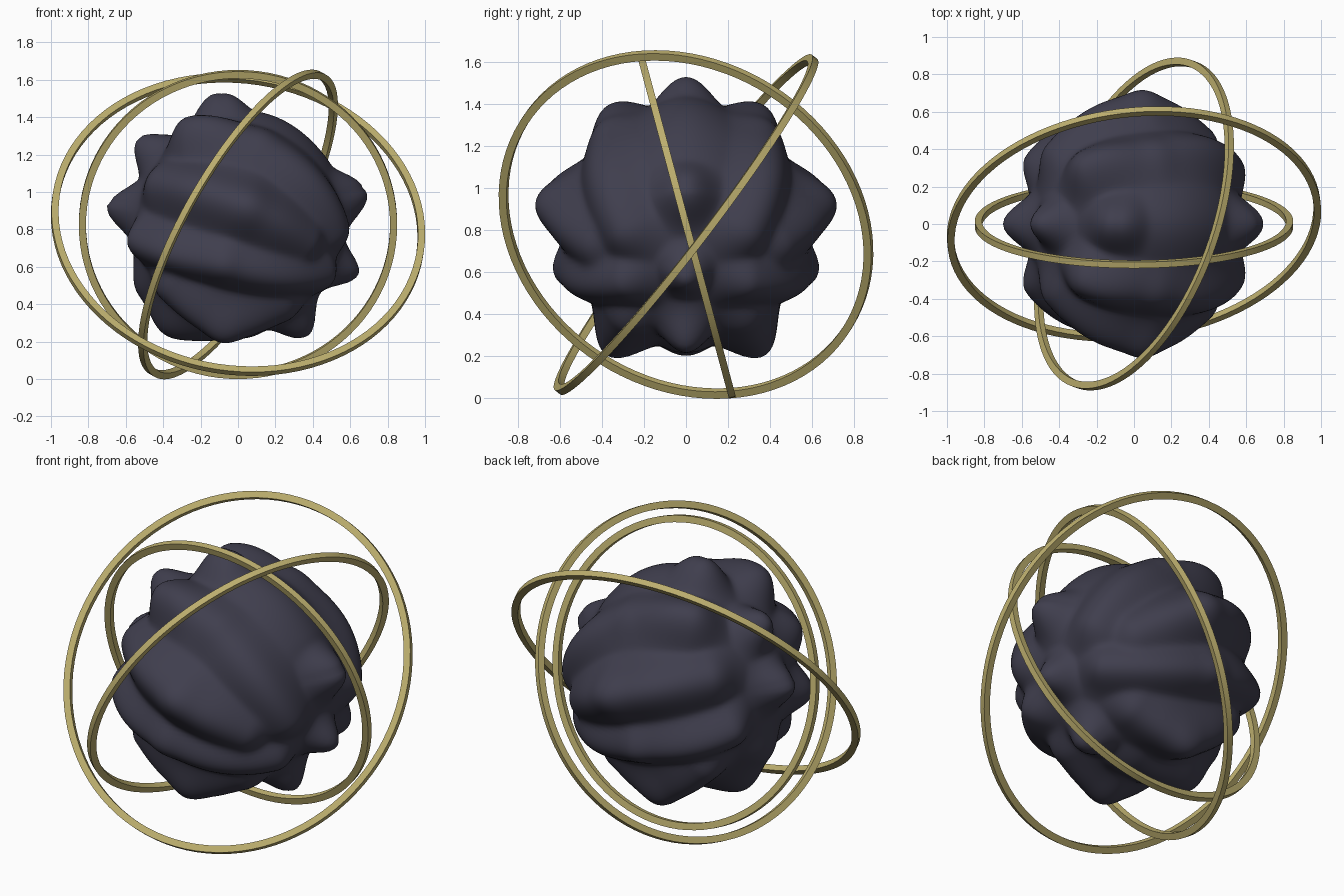
import bpy, bmesh, math
from mathutils import Vector

if "Cube" in bpy.data.objects:
    bpy.data.objects.remove(bpy.data.objects["Cube"])

CENTRE = Vector((0, 0, 0.826))


def material(name, rgb):
    m = bpy.data.materials.new(name)
    m.diffuse_color = (*rgb, 1)
    m.use_nodes = True
    m.node_tree.nodes["Principled BSDF"].inputs["Base Color"].default_value = m.diffuse_color
    return m


STONE = material("dark slate", (0.05, 0.048, 0.075))
GOLD = material("aged gold", (0.50, 0.42, 0.155))


def finish(ob, name, mat, angle):
    ob.name = name
    ob.data.materials.append(mat)
    bpy.ops.object.shade_smooth_by_angle(angle=math.radians(angle))


# Rings: a square section swept round an axis
def ring(name, outer, axis, width=0.038, depth=0.034, steps=96):
    bm = bmesh.new()
    section = [(outer, -depth / 2), (outer, depth / 2),
               (outer - width, depth / 2), (outer - width, -depth / 2)]
    loops = []
    for i in range(steps):
        a = math.tau * i / steps
        loops.append([bm.verts.new((r * math.cos(a), r * math.sin(a), h))
                      for r, h in section])
    for i in range(steps):
        p, q = loops[i], loops[(i + 1) % steps]
        for k in range(4):
            n = (k + 1) % 4
            bm.faces.new((p[k], q[k], q[n], p[n]))
    bmesh.ops.recalc_face_normals(bm, faces=bm.faces)
    mesh = bpy.data.meshes.new(name)
    bm.to_mesh(mesh)
    bm.free()
    ob = bpy.data.objects.new(name, mesh)
    bpy.context.collection.objects.link(ob)
    ob.location = CENTRE
    ob.rotation_euler = Vector(axis).to_track_quat('Z', 'Y').to_euler()
    bpy.ops.object.select_all(action='DESELECT')
    ob.select_set(True)
    bpy.context.view_layer.objects.active = ob
    finish(ob, name, GOLD, 30)


ring("inner_ring", 0.851, (0, 0.966, 0.259))
ring("middle_ring", 0.929, (0.829, -0.305, -0.47))
ring("outer_ring", 1.004, (-0.10, 0.79, -0.605))

# Core ridges: start, end (relative to the centre, length = height), width
RIDGES = [
    ((-0.12, 0, 0.70), (-0.08, 0.0, 0.70), 0.23),
    ((0.12, 0, 0.60), (0.47, 0, 0.36), 0.30),
    ((0.69, 0, 0.17), (0.67, 0, 0.19), 0.21),
    ((-0.54, 0, 0.45), (-0.53, 0, 0.46), 0.18),
    ((-0.70, 0, 0.10), (-0.69, 0, 0.10), 0.20),
    ((-0.53, 0, -0.38), (-0.38, 0, -0.57), 0.26),
    ((-0.38, 0, -0.57), (0.02, 0, -0.61), 0.26),
    ((0.37, 0, -0.60), (0.36, 0, -0.60), 0.19),
    ((0.645, 0, -0.27), (0.64, 0, -0.27), 0.17),
    ((-0.28, 0.34, 0.56), (0.12, 0.40, 0.47), 0.24),
    ((0.12, 0.40, 0.47), (0.58, 0.33, -0.03), 0.24),
    ((-0.46, 0.42, 0.24), (0.05, 0.69, 0.10), 0.24),
    ((0.05, 0.69, 0.10), (0.40, 0.51, -0.10), 0.24),
    ((-0.58, 0.36, -0.10), (-0.08, 0.61, -0.23), 0.21),
    ((-0.08, 0.61, -0.23), (0.50, 0.33, -0.30), 0.21),
    ((-0.40, 0.38, -0.38), (-0.08, 0.36, -0.60), 0.23),
    ((-0.08, 0.36, -0.60), (0.26, 0.32, -0.50), 0.23),
]
BASE = 0.565

# Mirror the side ridges across the middle plane
ridges = []
for a, b, w in RIDGES:
    for side in ((1, -1) if a[1] else (1,)):
        p, q = (Vector((v[0], v[1] * side, v[2])) for v in (a, b))
        ridges.append((p.normalized(), q.normalized(), p.length, q.length, w))


def height(d):
    total = 0
    for p, q, hp, hq, w in ridges:
        seg = q - p
        t = max(0, min(1, (d - p).dot(seg) / seg.length_squared))
        near = p.lerp(q, t).normalized()
        t = t * t * (3 - 2 * t)
        h = hp + (hq - hp) * t - BASE
        total += (h * math.exp(-(d - near).length_squared / w ** 2)) ** 4
    return BASE + total ** 0.25


# Lumpy core
bpy.ops.mesh.primitive_ico_sphere_add(subdivisions=6, radius=1, location=CENTRE)
core = bpy.context.object
for v in core.data.vertices:
    d = v.co.normalized()
    v.co = d * height(d)
finish(core, "lumpy_core", STONE, 40)
